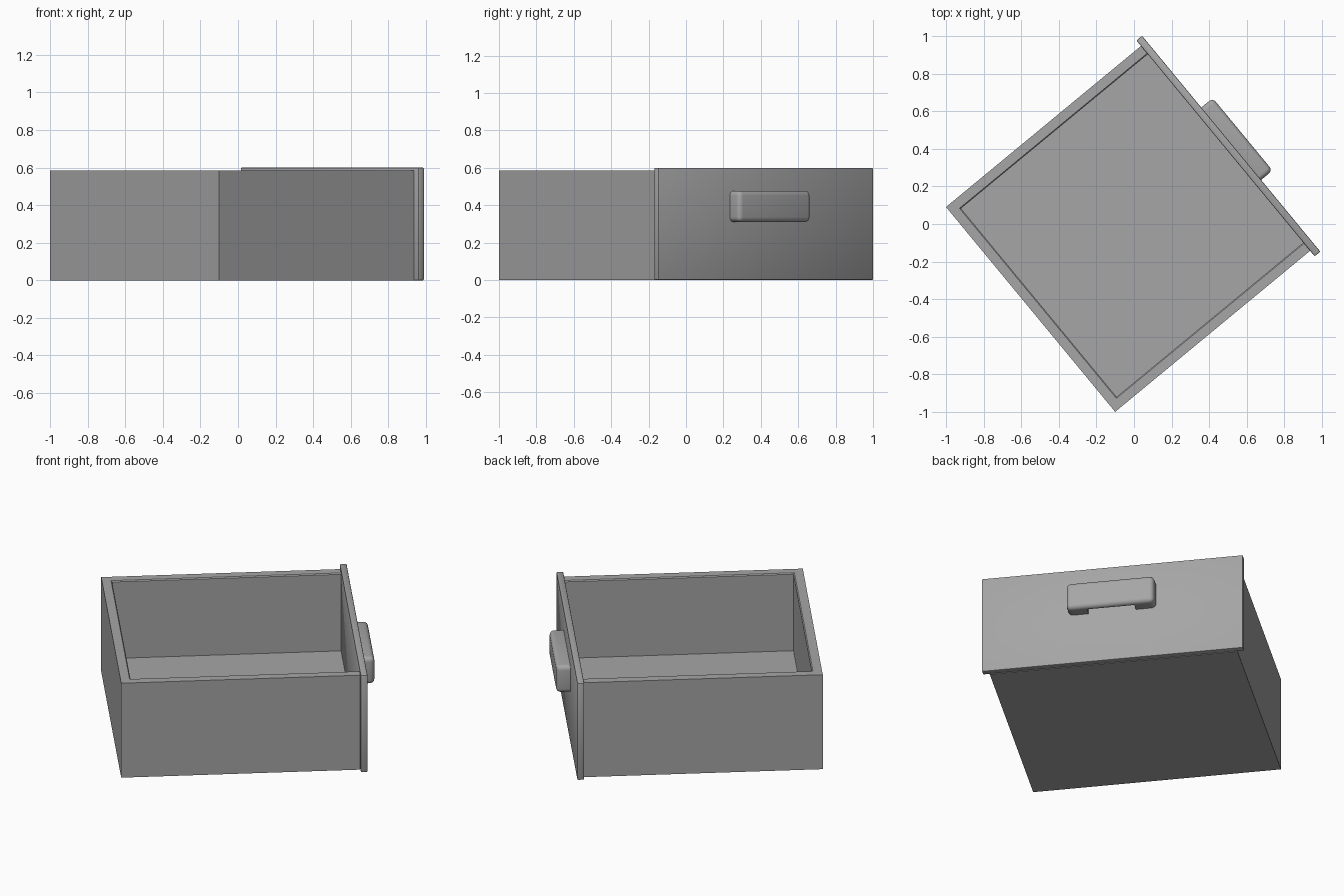
import bpy
import bmesh
import math
from mathutils import Vector

if "Cube" in bpy.data.objects:
    bpy.data.objects.remove(bpy.data.objects["Cube"], do_unlink=True)

TURN = math.radians(39.55)      # the drawer stands turned about z
HALF_W = 0.707                  # half width of the tray
BACK, JOINT, FACE = -0.714, 0.632, 0.671
WALL = 0.057
RIM, FLOOR = 0.585, 0.105

grey = bpy.data.materials.new("mid grey")
grey.use_nodes = True
colour = (0.38, 0.38, 0.38, 1)
grey.diffuse_color = colour
grey.node_tree.nodes["Principled BSDF"].inputs["Base Color"].default_value = colour


def finish(name, bm):
    """Turn a bmesh into a rotated, shaded object."""
    bmesh.ops.recalc_face_normals(bm, faces=bm.faces)
    mesh = bpy.data.meshes.new(name)
    bm.to_mesh(mesh)
    bm.free()
    mesh.materials.append(grey)
    obj = bpy.data.objects.new(name, mesh)
    bpy.context.collection.objects.link(obj)
    obj.rotation_euler.z = TURN
    return obj


def box(name, low, high, bevel=0, segments=1):
    """Box between two corners, with optional rounded edges."""
    low, high = Vector(low), Vector(high)
    bm = bmesh.new()
    bmesh.ops.create_cube(bm, size=1)
    for v in bm.verts:
        v.co = (low + high) / 2 + v.co * (high - low)
    if bevel:
        bmesh.ops.bevel(bm, geom=bm.edges[:], offset=bevel, segments=segments,
                        profile=0.5, affect='EDGES')
    return finish(name, bm)


def smooth(obj):
    bpy.ops.object.select_all(action='DESELECT')
    obj.select_set(True)
    bpy.context.view_layer.objects.active = obj
    bpy.ops.object.shade_smooth_by_angle(angle=math.radians(35))


# Tray walls: a U outline pulled up to the rim
inner_w, inner_back = HALF_W - WALL, BACK + WALL
outline = [(JOINT, -HALF_W), (JOINT, -inner_w), (inner_back, -inner_w),
           (inner_back, inner_w), (JOINT, inner_w), (JOINT, HALF_W),
           (BACK, HALF_W), (BACK, -HALF_W)]
bm = bmesh.new()
base = bm.faces.new([bm.verts.new((x, y, 0)) for x, y in outline])
raised = bmesh.ops.extrude_face_region(bm, geom=[base], use_keep_orig=True)
for v in raised["geom"]:
    if isinstance(v, bmesh.types.BMVert):
        v.co.z = RIM
# Fine chamfer along the inner rim
lip = [e for e in bm.edges if all(
    v.co.z > RIM - 0.01 and abs(v.co.y) < inner_w + 0.01 and v.co.x > BACK + 0.01
    for v in e.verts)]
bmesh.ops.bevel(bm, geom=lip, offset=0.006, segments=1, affect='EDGES')
finish("tray_walls", bm)

# Tray floor between the walls
box("tray_floor", (inner_back, -inner_w, 0), (JOINT, inner_w, FLOOR))

# Front panel, slightly wider and taller than the tray
panel = box("front_panel", (JOINT, -0.745, 0), (FACE, 0.745, 0.6), 0.006, 2)
smooth(panel)

# Rounded pull handle with a finger pocket open underneath
handle = box("handle", (FACE - 0.03, -0.25, 0.31), (0.75, 0.25, 0.477), 0.026, 5)
pocket = box("handle_pocket_cutter", (FACE - 0.1, -0.135, 0.25), (0.722, 0.135, 0.44))
pocket.hide_render = True
cut = handle.modifiers.new("pocket", 'BOOLEAN')
cut.operation = 'DIFFERENCE'
cut.solver = 'EXACT'
cut.object = pocket
smooth(handle)
bpy.ops.object.modifier_apply(modifier=cut.name)
bpy.data.objects.remove(pocket, do_unlink=True)
